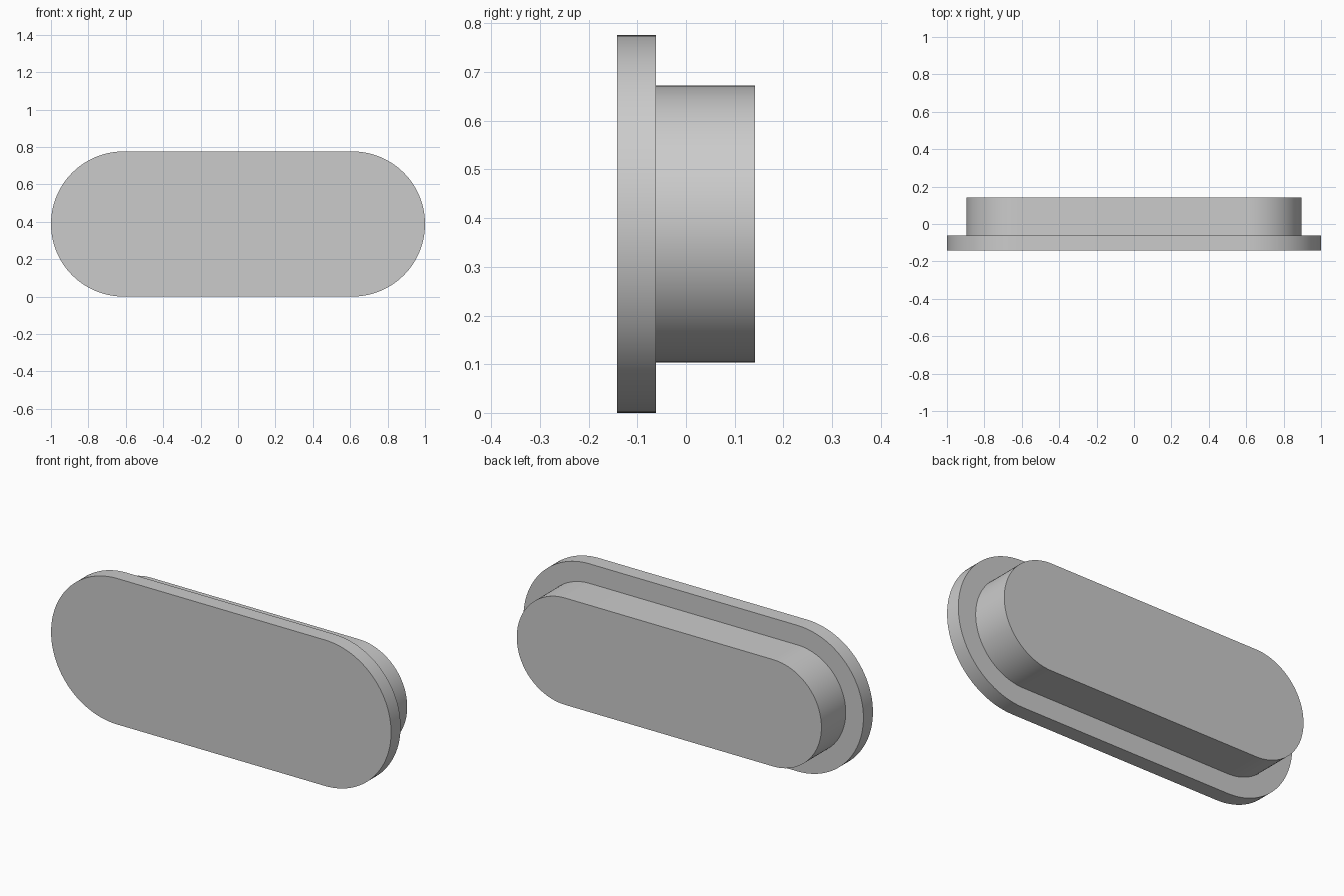
import bpy, bmesh, math

cube = bpy.data.objects.get("Cube")
if cube:
    bpy.data.objects.remove(cube, do_unlink=True)

grey = bpy.data.materials.new("light_grey")
grey.use_nodes = True
colour = (0.6, 0.6, 0.6, 1)
grey.diffuse_color = colour
grey.node_tree.nodes["Principled BSDF"].inputs["Base Color"].default_value = colour

HALF_STRAIGHT = 0.612   # distance from centre to each end arc's centre
CENTRE_Z = 0.388
ARC_STEPS = 48


def stadium_slab(name, radius, y_front, y_back):
    """Extrude a round-ended outline from y_front to y_back."""
    bm = bmesh.new()
    outline = []
    for side in (1, -1):
        for i in range(ARC_STEPS + 1):
            a = math.pi * i / ARC_STEPS - math.pi / 2
            outline.append(bm.verts.new((side * (HALF_STRAIGHT + radius * math.cos(a)),
                                         y_front,
                                         CENTRE_Z + side * radius * math.sin(a))))
    face = bm.faces.new(outline)
    result = bmesh.ops.extrude_face_region(bm, geom=[face], use_keep_orig=True)
    moved = [v for v in result["geom"] if isinstance(v, bmesh.types.BMVert)]
    bmesh.ops.translate(bm, verts=moved, vec=(0, y_back - y_front, 0))
    bmesh.ops.recalc_face_normals(bm, faces=bm.faces)
    mesh = bpy.data.meshes.new(name)
    bm.to_mesh(mesh)
    bm.free()
    mesh.materials.append(grey)
    obj = bpy.data.objects.new(name, mesh)
    bpy.context.collection.objects.link(obj)

    # Smooth rounded ends, crisp rims
    bpy.ops.object.select_all(action="DESELECT")
    obj.select_set(True)
    bpy.context.view_layer.objects.active = obj
    bpy.ops.object.shade_smooth_by_angle(angle=math.radians(30))
    return obj


# Wide front flange and the narrower plug behind it
stadium_slab("front_flange", 0.388, -0.142, -0.062)
stadium_slab("rear_plug", 0.284, -0.062, 0.142)
